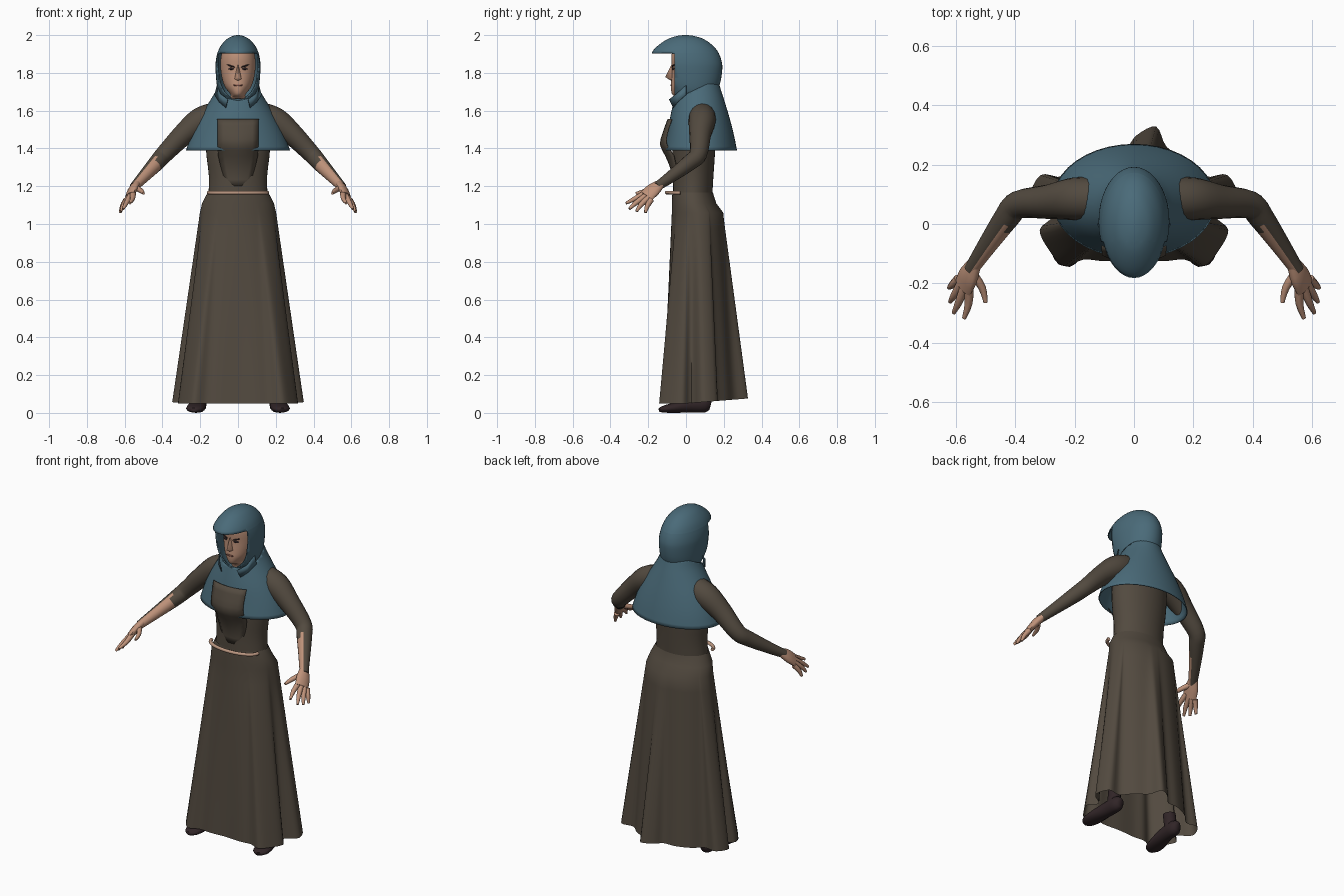
import bpy, bmesh, math
from mathutils import Vector

cube = bpy.data.objects.get("Cube")
if cube:
    bpy.data.objects.remove(cube)


def material(name, *rgb):
    m = bpy.data.materials.new(name)
    m.use_nodes = True
    m.diffuse_color = (*rgb, 1)
    bsdf = m.node_tree.nodes["Principled BSDF"]
    bsdf.inputs["Base Color"].default_value = (*rgb, 1)
    bsdf.inputs["Roughness"].default_value = 0.9
    return m


ROBE = material("brown cloth", 0.085, 0.068, 0.050)
BLUE = material("blue cloth", 0.068, 0.145, 0.190)
SKIN = material("skin", 0.52, 0.29, 0.195)
ROPE = material("rope", 0.50, 0.31, 0.22)
DARK = material("dark leather", 0.030, 0.018, 0.020)
LIPS = material("lips", 0.25, 0.10, 0.075)


def finish(bm, name, mats, thick=0, mirror=False, angle=40):
    bmesh.ops.recalc_face_normals(bm, faces=bm.faces[:])
    me = bpy.data.meshes.new(name)
    bm.to_mesh(me)
    bm.free()
    for m in mats:
        me.materials.append(m)
    ob = bpy.data.objects.new(name, me)
    bpy.context.collection.objects.link(ob)
    bpy.ops.object.select_all(action="DESELECT")
    ob.select_set(True)
    bpy.context.view_layer.objects.active = ob
    bpy.ops.object.shade_smooth_by_angle(angle=math.radians(angle))
    if thick:
        s = ob.modifiers.new("thickness", "SOLIDIFY")
        s.thickness = thick
        s.offset = -1
    if mirror:
        ob.modifiers.new("mirror", "MIRROR")


def spline(pts, n, closed=False):
    """Smooth curve through points of any dimension."""
    pts = [Vector(p) for p in pts]
    k = len(pts)
    out = []
    for i in range(k if closed else k - 1):
        a, b, c, d = (pts[j % k] if closed else pts[min(max(j, 0), k - 1)]
                      for j in range(i - 1, i + 3))
        for s in range(n):
            t = s / n
            out.append(b + (c - a) * (t / 2) + (a * 2 - b * 5 + c * 4 - d) * (t * t / 2)
                       + (b * 3 - a - c * 3 + d) * (t ** 3 / 2))
    return out if closed else out + [pts[-1]]


def grid(rows, closed=True, caps=False):
    bm = bmesh.new()
    vs = [[bm.verts.new(p) for p in r] for r in rows]
    n = len(vs[0])
    for lo, hi in zip(vs, vs[1:]):
        for i in range(n if closed else n - 1):
            j = (i + 1) % n
            bm.faces.new((lo[i], lo[j], hi[j], hi[i]))
    if caps:
        bm.faces.new(vs[0][::-1])
        bm.faces.new(vs[-1])
    return bm


def oval(z, rx, front, back, n=40):
    mid, ry = (front + back) / 2, (back - front) / 2
    return [(rx * math.cos(a), mid + ry * math.sin(a), z)
            for a in (2 * math.pi * i / n for i in range(n))]


def stack(levels, n=3, caps=False):
    return grid([oval(*p) for p in spline(levels, n)], caps=caps)


def tube(path, ref, sides=12, n=3):
    """Tube along (x, y, z, radius along ref, other radius)."""
    pts = spline(path, n)
    rows = []
    for i, p in enumerate(pts):
        t = (pts[min(i + 1, len(pts) - 1)] - pts[max(i - 1, 0)])
        t = Vector(t[:3]).normalized()
        a = Vector(ref)
        a = (a - t * a.dot(t)).normalized()
        b = t.cross(a)
        rows.append([Vector(p[:3]) + a * (p[3] * math.cos(w)) + b * (p[4] * math.sin(w))
                     for w in (2 * math.pi * k / sides for k in range(sides))])
    return grid(rows, caps=True)


def cut(bm, co, no, clear=False):
    bmesh.ops.bisect_plane(bm, geom=bm.verts[:] + bm.edges[:] + bm.faces[:],
                           plane_co=co, plane_no=no, clear_outer=clear)


# Skirt: oval waist blending into a pleated hem
half = [(0.10, -0.125), (0.17, -0.12), (0.235, -0.142), (0.285, -0.09), (0.318, -0.02),
        (0.275, 0.03), (0.348, 0.085), (0.315, 0.165), (0.24, 0.16), (0.18, 0.215)]
hem = [(0, -0.12)] + half + [(0.11, 0.26), (0.075, 0.328), (0.01, 0.30), (-0.03, 0.255),
                             (-0.10, 0.25)]
hem += [(-x, y) for x, y in reversed(half)]
hem = spline(hem, 4, closed=True)


def skirt_row(z, rx, front, back, t):
    mid, ry = (front + back) / 2, (back - front) / 2
    row = []
    for h in hem:
        a = math.atan2((h.y - 0.07) / 0.21, h.x / 0.33)
        top = Vector((rx * math.cos(a), mid + ry * math.sin(a)))
        p = top.lerp(h, t)
        row.append((p.x, p.y, z + 0.08 * t * max(h.y, 0)))
    return row


rows = [skirt_row(1.168, 0.160, -0.072, 0.142, 0), skirt_row(1.11, 0.190, -0.075, 0.160, 0)]
for i in range(13):
    rows.append(skirt_row(1.06 - 1.01 * i / 12, 0.202, -0.075, 0.197, i / 12))
finish(grid(rows), "skirt", [ROBE], angle=50)

# Bodice
finish(stack([(1.13, 0.158, -0.068, 0.138), (1.25, 0.154, -0.068, 0.145),
              (1.40, 0.170, -0.072, 0.155), (1.55, 0.165, -0.065, 0.160),
              (1.64, 0.11, -0.02, 0.14)], caps=True), "bodice", [ROBE])

# Loose chest panel in front of the cape, easing into the bodice
rows = [[(w * u, y + bend * u * u, z) for u in (-1, -0.7, -0.35, 0, 0.35, 0.7, 1)]
        for z, y, w, bend in spline([(1.20, -0.068, 0.06, 0.012), (1.28, -0.078, 0.085, 0.025),
                                     (1.36, -0.110, 0.105, 0.045), (1.42, -0.138, 0.108, 0.035),
                                     (1.48, -0.125, 0.108, 0.025),
                                     (1.555, -0.098, 0.110, 0.022)], 2)]
finish(grid(rows, closed=False), "chest_panel", [ROBE], thick=0.004)

# Shoulder cape with a neckline sloping down to the front
bm = stack([(1.39, 0.275, -0.115, 0.270), (1.47, 0.248, -0.100, 0.254),
            (1.56, 0.205, -0.085, 0.231), (1.65, 0.150, -0.065, 0.204),
            (1.70, 0.120, -0.052, 0.188), (1.745, 0.100, -0.045, 0.174)])
cut(bm, (0, 0.12, 1.745), (0, -0.09, 0.19), clear=True)
finish(bm, "shoulder_cape", [BLUE], thick=0.005)

# Collar flaps
finish(grid([[(0.112, 0.0, 1.735), (0.095, -0.05, 1.69), (0.055, -0.09, 1.66)],
             [(0.125, 0.0, 1.685), (0.10, -0.045, 1.645), (0.065, -0.068, 1.615)]], closed=False),
       "collar_flaps", [BLUE], thick=0.004, mirror=True)

# Hood with a flat-bottomed brim and an open face
bm = stack([(1.635, 0.055, -0.055, 0.06), (1.665, 0.085, -0.07, 0.12), (1.70, 0.104, -0.10, 0.16),
            (1.75, 0.114, -0.14, 0.182), (1.82, 0.119, -0.17, 0.192), (1.86, 0.118, -0.18, 0.189),
            (1.905, 0.109, -0.182, 0.173), (1.945, 0.09, -0.148, 0.142),
            (1.98, 0.058, -0.095, 0.092), (1.996, 0.025, -0.045, 0.04),
            (2.0, 0.004, -0.01, 0.006)], caps=True)
for co, no in (((0, 0, 1.905), (0, 0, 1)), ((0, -0.06, 0), (0, 1, 0)), ((0, 0, 1.66), (0, 0, 1))):
    cut(bm, co, no)
gone = []
for f in bm.faces:
    c = f.calc_center_median()
    if 1.66 < c.z < 1.905 and c.y < -0.06:
        gone.append(f)
bmesh.ops.delete(bm, geom=gone, context="FACES")
finish(bm, "hood", [BLUE], thick=0.007)

# Head and neck
finish(stack([(1.60, 0.055, -0.02, 0.10), (1.665, 0.052, -0.03, 0.10), (1.682, 0.038, -0.07, 0.10),
              (1.72, 0.066, -0.08, 0.11), (1.76, 0.082, -0.078, 0.12), (1.82, 0.092, -0.074, 0.12),
              (1.88, 0.091, -0.078, 0.12), (1.93, 0.075, -0.065, 0.10),
              (1.955, 0.04, -0.03, 0.07)], caps=True), "head", [SKIN], angle=60)

# Nose
bm = bmesh.new()
corners = [(0, -0.074, 1.85), (-0.022, -0.068, 1.766), (0.022, -0.068, 1.766),
           (0, -0.110, 1.778), (0, -0.075, 1.756)]
v = [bm.verts.new(p) for p in corners]
for f in ((0, 1, 3), (0, 3, 2), (1, 4, 3), (4, 2, 3)):
    bm.faces.new([v[i] for i in f])
finish(bm, "nose", [SKIN], angle=100)


# Painted face details
def face_mark(name, mat, loc, size, tilt=0, mirror=True):
    bm = bmesh.new()
    bmesh.ops.create_uvsphere(bm, u_segments=12, v_segments=8, radius=1)
    for v in bm.verts:
        x, y, z = v.co.x * size[0], v.co.y * size[1], v.co.z * size[2]
        v.co = Vector(loc) + Vector((x, y + 0.3 * x * mirror, z + tilt * x))
    finish(bm, name, [mat], mirror=mirror)


face_mark("eyes", DARK, (0.036, -0.068, 1.822), (0.015, 0.004, 0.006))
face_mark("eyebrows", DARK, (0.038, -0.069, 1.837), (0.022, 0.004, 0.004), 0.3)
face_mark("mouth", LIPS, (0, -0.079, 1.735), (0.026, 0.004, 0.005), mirror=False)

# Arms: sleeves whose inner forearm is bare
bm = tube([(x, y, z, r, r) for x, y, z, r in (
    (0.12, 0.085, 1.575, 0.070), (0.20, 0.085, 1.543, 0.072), (0.29, 0.075, 1.472, 0.058),
    (0.39, 0.065, 1.370, 0.047), (0.43, 0.02, 1.325, 0.043), (0.50, -0.08, 1.25, 0.032),
    (0.55, -0.155, 1.197, 0.024))], (0, 1, 0), sides=16, n=4)
bmesh.ops.recalc_face_normals(bm, faces=bm.faces[:])
inner = Vector((-0.7, -0.6, 0.2))
for f in bm.faces:
    c = f.calc_center_median()
    f.material_index = int(c.x - c.y > 0.45 and f.normal.dot(inner) > 0.2)
finish(bm, "arms", [ROBE, SKIN], mirror=True, angle=60)

# Hands
finish(tube([(0.538, -0.135, 1.212, 0.026, 0.021), (0.558, -0.175, 1.180, 0.042, 0.022),
             (0.575, -0.212, 1.146, 0.042, 0.017)], (0.5, 0.55, -0.5)),
       "palms", [SKIN], mirror=True, angle=60)
fingers = {
    "thumbs": ((0.545, -0.165, 1.195), (0.512, -0.215, 1.175), (0.500, -0.265, 1.162)),
    "index_fingers": ((0.556, -0.215, 1.164), (0.558, -0.270, 1.134), (0.573, -0.318, 1.110)),
    "middle_fingers": ((0.571, -0.212, 1.150), (0.591, -0.265, 1.112), (0.608, -0.300, 1.080)),
    "ring_fingers": ((0.583, -0.200, 1.138), (0.606, -0.240, 1.100), (0.620, -0.262, 1.067)),
    "little_fingers": ((0.592, -0.185, 1.128), (0.612, -0.205, 1.095), (0.624, -0.215, 1.060)),
}
for name, joints in fingers.items():
    path = [(*p, r, r) for p, r in zip(joints, (0.016, 0.013, 0.007))]
    finish(tube(path, (1, 0, 0), sides=8), name, [SKIN], mirror=True, angle=60)

# Rope belt across the front
arc = [math.pi * (1 + i / 12) for i in range(13)]
finish(tube([(0.155 * math.cos(a), -0.03 + 0.072 * math.sin(a), 1.166, 0.010, 0.010)
             for a in arc], (0, 0, 1), sides=8, n=2), "rope_belt", [ROPE], angle=60)

# Shoes and ankles
finish(tube([(0.205, 0.13, 0.04, 0.018, 0.026), (0.205, 0.10, 0.045, 0.038, 0.043),
             (0.21, 0.02, 0.042, 0.042, 0.041), (0.222, -0.06, 0.028, 0.050, 0.028),
             (0.23, -0.115, 0.020, 0.044, 0.019), (0.235, -0.14, 0.016, 0.020, 0.011)],
            (1, 0, 0)), "shoes", [DARK], mirror=True, angle=60)
finish(tube([(0.205, 0.07, 0.05, 0.036, 0.036), (0.195, 0.068, 0.14, 0.036, 0.036)], (0, 1, 0)),
       "ankles", [DARK], mirror=True, angle=60)
